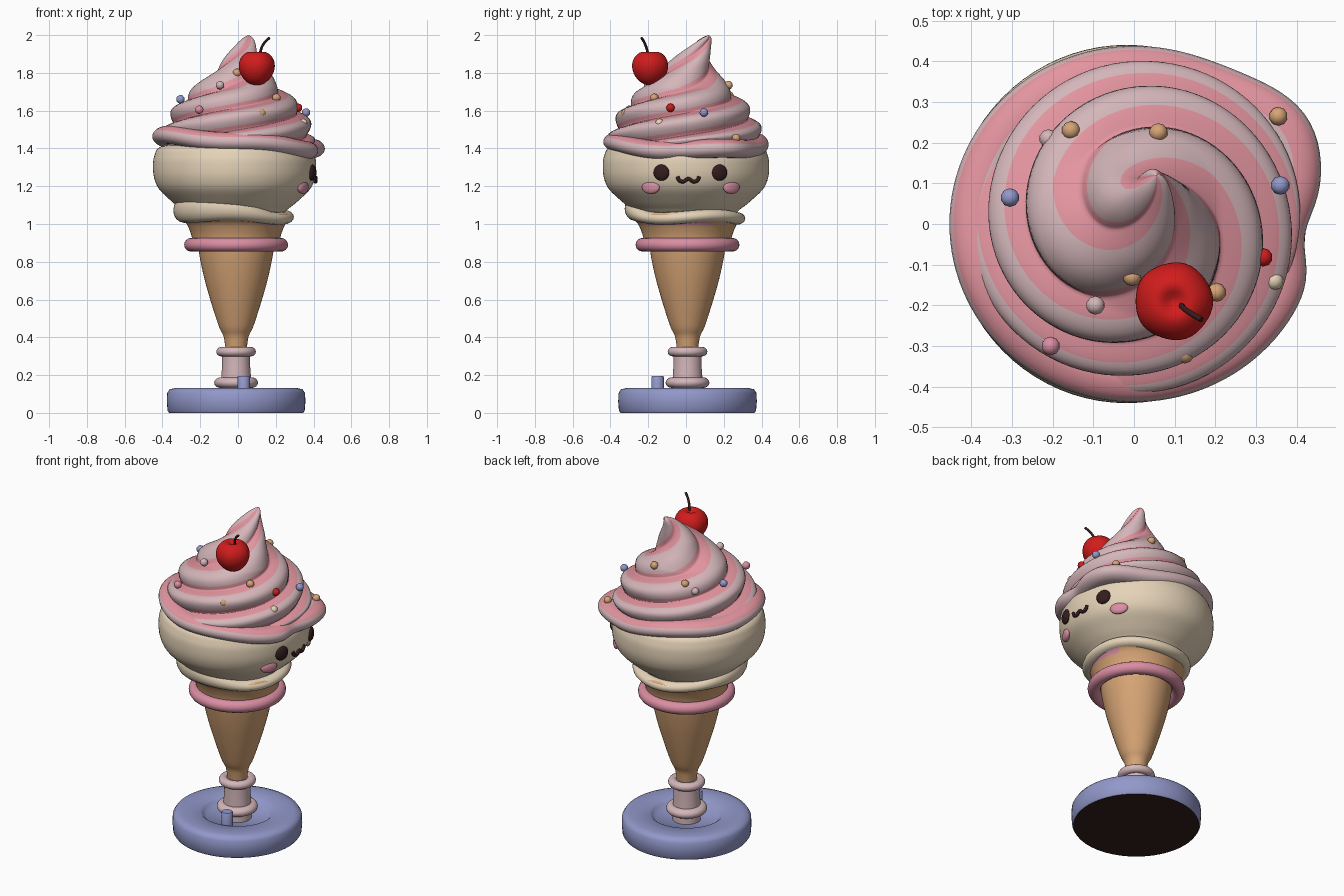
import bpy, bmesh, math
from math import sin, cos, pi, tau, exp
from mathutils import Vector

if "Cube" in bpy.data.objects:
    bpy.data.objects.remove(bpy.data.objects["Cube"])


def material(name, rgb):
    m = bpy.data.materials.new(name)
    lin = [((c / 255 + 0.055) / 1.055) ** 2.4 for c in rgb]
    m.diffuse_color = (*lin, 1)
    m.use_nodes = True
    m.node_tree.nodes["Principled BSDF"].inputs["Base Color"].default_value = m.diffuse_color
    return m


PINK = material("pink", (228, 149, 160))
PALE = material("pale pink", (212, 182, 186))
CREAM = material("cream", (229, 211, 184))
TAN = material("wafer tan", (214, 164, 117))
BLUE = material("periwinkle", (146, 152, 202))
RED = material("cherry red", (208, 28, 28))
DARK = material("dark brown", (52, 28, 30))
ROSE = material("rose", (218, 142, 163))


def finish(name, bm, mats, angle=50, smooth=True):
    bmesh.ops.remove_doubles(bm, verts=bm.verts, dist=1e-5)
    bmesh.ops.recalc_face_normals(bm, faces=bm.faces)
    me = bpy.data.meshes.new(name)
    bm.to_mesh(me)
    bm.free()
    for m in mats:
        me.materials.append(m)
    me.polygons.foreach_set("use_smooth", [smooth] * len(me.polygons))
    if smooth:
        me.set_sharp_from_angle(angle=math.radians(angle))
    ob = bpy.data.objects.new(name, me)
    bpy.context.collection.objects.link(ob)
    return ob


def surface(name, f, nu, nv, mats, rule=None, loop=False, angle=50):
    """Grid of f(u, v), wrapped round u, and round v too when loop is set."""
    bm = bmesh.new()
    rows = [[bm.verts.new(f(i / nu, j / nv)) for i in range(nu)]
            for j in range(nv if loop else nv + 1)]
    for j in range(nv):
        a, b = rows[j], rows[(j + 1) % len(rows)]
        for i in range(nu):
            k = (i + 1) % nu
            face = bm.faces.new((a[i], a[k], b[k], b[i]))
            if rule:
                face.material_index = rule((i + .5) / nu, (j + .5) / nv)
    return finish(name, bm, mats, angle)


def spline(pts, t):
    """Smooth curve through the points, t from 0 to 1."""
    n = len(pts) - 1
    i = min(int(t * n), n - 1)
    s = t * n - i
    a, b, c, d = (Vector(pts[min(max(k, 0), n)]) for k in (i - 1, i, i + 1, i + 2))
    return .5 * (2 * b + (c - a) * s + (2 * a - 5 * b + 4 * c - d) * s * s
                 + (3 * b - a - 3 * c + d) * s ** 3)


def lathe(name, pts, mats, centre=(-.01, .008), nu=64, per=4, sy=1, rule=None, angle=50):
    def f(u, v):
        r, z = spline(pts, v)
        r = max(r, 0)
        return centre[0] + r * cos(u * tau), centre[1] + r * sy * sin(u * tau), z
    return surface(name, f, nu, per * (len(pts) - 1), mats, rule, angle=angle)


def ring(name, mat, centre, major, rad, z, half):
    cx, cy = centre
    surface(name, lambda u, v: (cx + (major + rad * cos(v * tau)) * cos(u * tau),
                                cy + (major + rad * cos(v * tau)) * sin(u * tau),
                                z + half * sin(v * tau)), 64, 16, [mat], loop=True)


def tube(name, pts, radius, mat):
    cu = bpy.data.curves.new(name, "CURVE")
    cu.dimensions = "3D"
    cu.bevel_depth, cu.bevel_resolution, cu.use_fill_caps = radius, 3, True
    sp = cu.splines.new("POLY")
    n = 24
    sp.points.add(n)
    for k in range(n + 1):
        sp.points[k].co = (*spline(pts, k / n), 1)
    cu.materials.append(mat)
    bpy.context.collection.objects.link(bpy.data.objects.new(name, cu))


# Round base with a dished top and a dark underside
C = (-.01, .008)
lathe("base", [(0, 0), (.355, 0), (.363, .012), (.367, .06), (.365, .105), (.352, .125), (.32, .132),
               (.21, .13), (.195, .118), (.175, .095), (0, .088)], [BLUE, DARK], C, per=1,
      rule=lambda u, v: 1 if v < .1 else 0)
lathe("base_peg", [(0, .09), (.032, .09), (.033, .19), (.029, .196), (0, .196)], [BLUE],
      (.03, -.15), 24, 1)

# Stem with two collars
lathe("stem", [(.08, .08), (.078, .2), (.074, .25), (.075, .34), (0, .35)], [PALE], C, per=1)
ring("stem_lower_collar", PALE, C, .082, .034, .16, .028)
ring("stem_upper_collar", PALE, C, .078, .027, .324, .025)

# Wafer cone, ring and cup with a rose smear on the right
lathe("cone", [(.055, .33), (.06, .37), (.068, .41), (.088, .45), (.112, .52), (.14, .61), (.168, .71),
               (.19, .81), (.2, .88), (.2, .93)], [TAN], C)
ring("cone_ring", ROSE, C, .238, .037, .89, .036)
lathe("cone_cup", [(.19, .88), (.225, .9), (.24, .95), (.262, 1.0), (.292, 1.03), (.29, 1.055),
                   (.2, 1.07)], [TAN, ROSE], C,
      rule=lambda u, v: int(.45 < v < .7 and (u < .08 or u > .84)))


# Cream lip that swells up at the front left
def lip(u, v):
    a, b = u * tau, v * tau
    p = max(0, cos(a - 3.93)) ** 1.5
    z = 1.037 + .055 * p + .008 * sin(3 * a)
    r = .262 + .03 * p + (.044 + .012 * p) * cos(b)
    return C[0] + r * cos(a), C[1] + r * sin(a), z + (.033 + .045 * p) * sin(b)


surface("cream_lip", lip, 80, 16, [CREAM], loop=True)

# Big cream scoop
lathe("scoop", [(0, 1.03), (.22, 1.045), (.29, 1.085), (.345, 1.13), (.4, 1.185), (.425, 1.24),
                (.432, 1.3), (.425, 1.36), (.39, 1.41), (.25, 1.43), (0, 1.44)], [CREAM],
      (-.018, 0), 80, 5, 1.02)


# Wavy brim of the frosting
def brim(u, v):
    a, b = u * tau, v * tau
    w = (a + pi) % tau - pi
    out = .446 + .008 * cos(2 * a) + .05 * exp(-((w - .55) / .35) ** 2) - .035 * exp(-((w + .07) / .2) ** 2)
    r = out - .07 + .07 * cos(b)
    z = 1.428 - .036 * cos(a - .2) + .008 * sin(4 * a)
    return r * cos(a), r * sin(a), z + .05 * sin(b)


surface("frosting_brim", brim, 120, 24, [PALE, PINK], lambda u, v: int(.1 < v < .25), True)

# Three-armed swirl, grid sheared along the ridges so the stripes follow them
PROFILE = [(1.40, .37), (1.45, .395), (1.5, .383), (1.55, .36), (1.6, .333), (1.66, .282), (1.73, .212),
           (1.8, .146), (1.86, .104), (1.92, .066), (1.97, .036), (1.99, .018), (2.0, 0)]


def swirl(u, v):
    z, r = spline(PROFILE, v)
    r = max(r, 0)
    turn = tau / 3 / .118 * (min(z, 1.72) - 1.38 + .6 * max(0, z - 1.72))
    a = u * tau + turn + 1.33
    bump = abs(cos(1.5 * u * tau)) - .6
    r *= 1 + bump * (.13 if z < 1.7 else .13 + .6 * (z - 1.7))
    lean = max(0, (z - 1.7) / .3)
    x = .055 * lean ** 1.3
    y = .12 * lean ** 2.2
    return x + r * cos(a), y + r * sin(a), z + .022 * bump * min(1, r / .2)


surface("frosting_swirl", swirl, 99, 144, [PALE, PINK],
        lambda u, v: int(.36 < (u * 3) % 1 < .76), angle=80)


# Cherry with a dimpled top
def cherry(u, v):
    a, b = u * tau, (v - .5) * pi
    r = .095 * cos(b) * (1 + .1 * sin(b)) * (1 + .015 * cos(5 * a))
    z = .094 * sin(b) - .03 * exp(-(r / .028) ** 2) * (sin(b) > 0)
    return .098 + r * cos(a), -.19 + r * sin(a), 1.828 + z


surface("cherry", cherry, 40, 28, [RED], angle=80)
tube("cherry_stem", [(.115, -.197, 1.88), (.122, -.207, 1.925), (.14, -.22, 1.96), (.166, -.235, 1.985)],
     .007, DARK)


# Face on the right side of the scoop
def on_scoop(y, r):
    return -.018 + math.sqrt(r * r - (y / 1.02) ** 2)


def button(name, y, z, r, size, mat):
    x = on_scoop(y, r)
    turn = math.atan2(y, x + .018)

    def f(u, v):
        a, b = u * tau, (v - .5) * pi
        p = Vector((size[0] * cos(b) * cos(a), size[1] * cos(b) * sin(a), size[2] * sin(b)))
        return (x + p.x * cos(turn) - p.y * sin(turn), y + p.x * sin(turn) + p.y * cos(turn), z + p.z)
    surface(name, f, 28, 16, [mat])


for side, ey, cy in (("front", -.13, -.186), ("back", .178, .24)):
    button(side + "_eye", ey, 1.272, .43, (.02, .043, .043), DARK)
    button(side + "_cheek", cy, 1.195, .405, (.02, .052, .036), ROSE)
tube("mouth", [(on_scoop(y, .428) + .002, y, z) for y, z in
               ((-.045, 1.252), (-.035, 1.23), (-.012, 1.225), (.012, 1.24), (.037, 1.225), (.06, 1.23),
                (.07, 1.252))], .01, DARK)

# Sprinkles
SPRINKLES = [(-.305, .065, 1.66, BLUE), (-.21, .21, 1.64, PALE), (-.155, .23, 1.68, TAN),
             (.02, .335, 1.525, ROSE), (.06, .225, 1.735, TAN), (.355, .265, 1.455, TAN),
             (.36, .095, 1.59, BLUE), (.318, -.082, 1.615, RED), (.345, -.14, 1.535, CREAM),
             (.125, -.32, 1.588, TAN), (.203, -.168, 1.668, TAN), (-.005, -.13, 1.8, TAN),
             (-.095, -.2, 1.735, PALE), (-.205, -.3, 1.605, ROSE)]
for n, (x, y, z, mat) in enumerate(SPRINKLES):
    bm = bmesh.new()
    bmesh.ops.create_icosphere(bm, subdivisions=2, radius=.023)
    finish(f"sprinkle_{n + 1}", bm, [mat]).location = (x, y, z)
